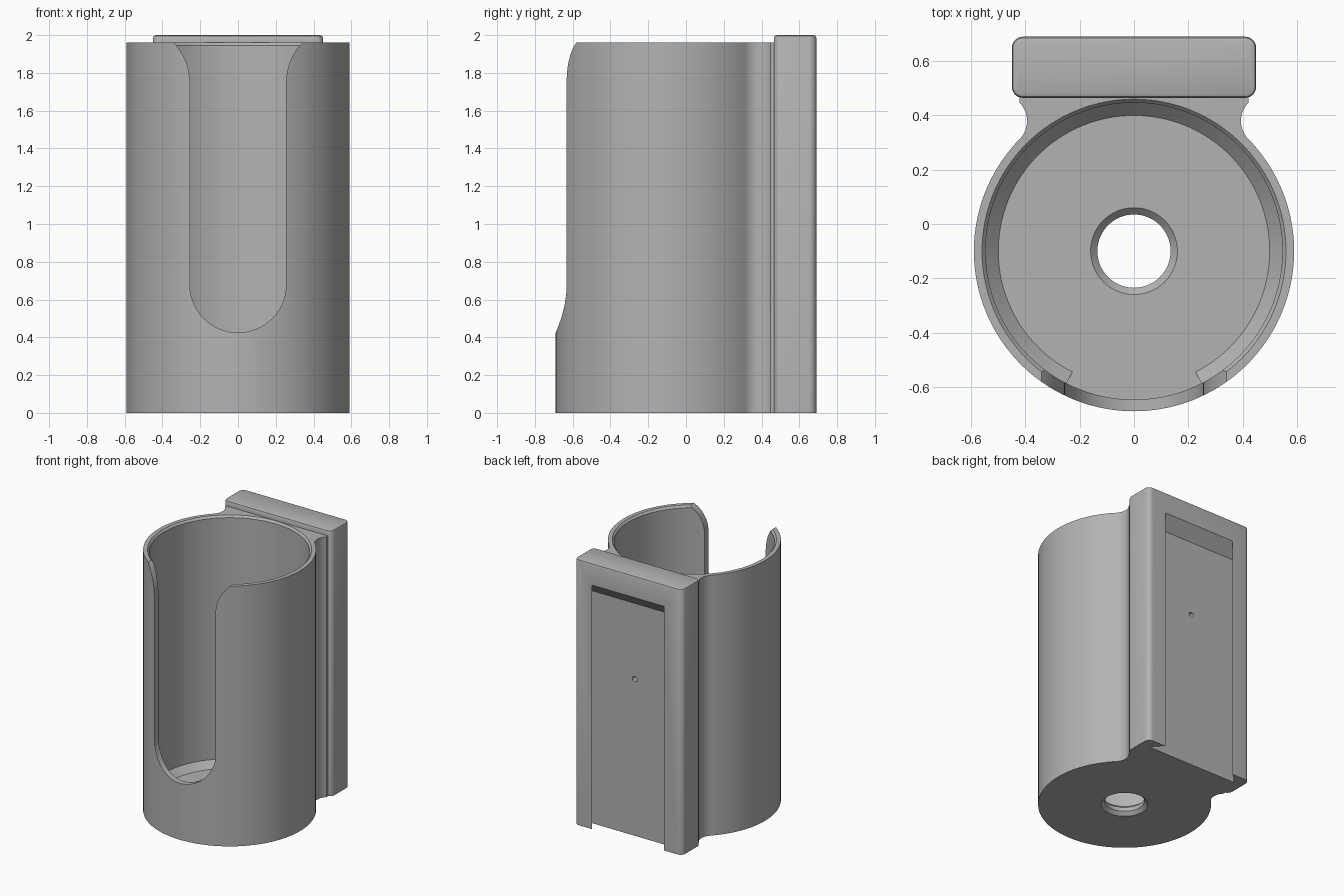
import bpy, bmesh, math
from math import sin, cos, pi, radians

if "Cube" in bpy.data.objects:
    bpy.data.objects.remove(bpy.data.objects["Cube"], do_unlink=True)

CY = -0.10            # cup axis
R_OUT, R_IN = 0.59, 0.547
RIM, FLOOR = 1.96, 0.08

grey = bpy.data.materials.new("plain grey")
grey.use_nodes = True
colour = (0.45, 0.45, 0.45, 1)
grey.diffuse_color = colour
grey.node_tree.nodes["Principled BSDF"].inputs["Base Color"].default_value = colour


def finish(name, bm):
    bmesh.ops.recalc_face_normals(bm, faces=bm.faces)
    mesh = bpy.data.meshes.new(name)
    bm.to_mesh(mesh)
    bm.free()
    mesh.materials.append(grey)
    obj = bpy.data.objects.new(name, mesh)
    bpy.context.collection.objects.link(obj)
    return obj


def prism(name, points, place, low, high):
    """Extrude a 2D outline between two levels; place maps (a, b, level) to xyz."""
    bm = bmesh.new()
    rings = [[bm.verts.new(place(a, b, lv)) for a, b in points] for lv in (low, high)]
    bm.faces.new(rings[0])
    bm.faces.new(rings[1])
    n = len(points)
    for i in range(n):
        j = (i + 1) % n
        bm.faces.new((rings[0][i], rings[0][j], rings[1][j], rings[1][i]))
    return finish(name, bm)


def lathe(name, profile, start=0.0, sweep=2 * pi, steps=128):
    """Spin a closed (radius, z) profile about the cup axis."""
    bm = bmesh.new()
    full = sweep > 2 * pi - 0.001
    verts = [bm.verts.new((r * cos(start), CY + r * sin(start), z)) for r, z in profile]
    edges = [bm.edges.new(p) for p in zip(verts, verts[1:])]
    if not full:
        edges.append(bm.edges.new((verts[-1], verts[0])))
        bm.faces.new(verts)
    out = bmesh.ops.spin(bm, geom=edges, cent=(0, CY, 0), axis=(0, 0, 1),
                         angle=sweep, steps=steps)
    if not full:
        last = [e for e in out["geom_last"] if isinstance(e, bmesh.types.BMEdge)]
        bmesh.ops.contextual_create(bm, geom=last)
    bmesh.ops.remove_doubles(bm, verts=bm.verts, dist=0.0001)
    return finish(name, bm)


def arc(cx, cy, r, a0, a1, n):
    return [(cx + r * cos(radians(a0 + (a1 - a0) * i / n)),
             cy + r * sin(radians(a0 + (a1 - a0) * i / n))) for i in range(n + 1)]


def boolean(target, tool, operation="DIFFERENCE"):
    tool.hide_render = True
    mod = target.modifiers.new(operation.title(), "BOOLEAN")
    mod.operation, mod.solver, mod.object = operation, "EXACT", tool
    bpy.context.view_layer.objects.active = target
    bpy.ops.object.modifier_apply(modifier=mod.name)
    bpy.data.objects.remove(tool, do_unlink=True)


def upright(a, b, lv):
    return (a, b, lv)


# Cup body with filleted neck towards the mounting plate
fillet = arc(0.49, 0.38, 0.096, 225.6, 135, 10)
neck = fillet + [(0.422, 0.55)]
outline = arc(0, CY, R_OUT, -224.4, 44.4, 110)
outline += neck[1:] + [(-x, y) for x, y in reversed(neck)][:-1]
holder = prism("cup_holder", outline, upright, 0, RIM)

# Hollow interior with a chamfered rim
boolean(holder, lathe("interior_cutter", [
    (0, FLOOR), (R_IN, FLOOR), (R_IN, RIM - 0.015), (0.56, RIM), (0.56, 2.1), (0, 2.1)]))

# Drain hole, chamfered above and below
boolean(holder, lathe("drain_cutter", [
    (0, -0.01), (0.17, -0.01), (0.135, 0.025), (0.135, FLOOR - 0.025),
    (0.17, FLOOR + 0.01), (0, FLOOR + 0.01)], steps=64))

# Front slot: round bottom, straight sides, flared mouth
flare = arc(0.555, 1.75, 0.30, 180, 130, 12)
side = arc(0, 0.68, 0.255, -90, 0, 20) + flare
slot = side + [(-x, z) for x, z in reversed(side)][:-1]
boolean(holder, prism("slot_cutter", slot, lambda a, b, lv: (a, lv, b), -1.0, -0.3))

# Mounting plate with rounded corners and softened top edge
plate_half, plate_front, plate_back, corner = 0.45, 0.465, 0.69, 0.04
plate_outline = []
for cx, cy, a in ((1, 1, 0), (-1, 1, 90), (-1, -1, 180), (1, -1, 270)):
    y = plate_back - corner if cy > 0 else plate_front + corner
    plate_outline += arc(cx * (plate_half - corner), y, corner, a, a + 90, 8)
plate = prism("mounting_plate", plate_outline, upright, 0, 2.0)
bm = bmesh.new()
bm.from_mesh(plate.data)
top = [e for e in bm.edges if all(v.co.z > 1.99 for v in e.verts)]
bmesh.ops.bevel(bm, geom=top, offset=0.015, segments=2, profile=0.5, affect="EDGES")
bm.to_mesh(plate.data)
bm.free()
boolean(holder, plate, "UNION")

# Dovetail channel in the back, open at the bottom, sloped at the top
channel = [(0.38, 0.61), (0.28, 0.71), (-0.28, 0.71), (-0.38, 0.61)]
boolean(holder, prism("channel_cutter", channel, lambda a, b, lv: (
    a, b, lv if lv < 0 else lv + 1.1 * (b - 0.61)), -0.1, 1.75))

# Small blind screw hole in the channel
screw = arc(0, 1.18, 0.02, 0, 345, 23)
boolean(holder, prism("screw_cutter", screw, lambda a, b, lv: (a, lv, b), 0.53, 0.65))

# Sloped ring around the floor, broken at the front
ramp = lathe("floor_ramp", [
    (0.50, FLOOR), (R_IN, FLOOR + 0.05), (R_IN + 0.01, FLOOR + 0.05),
    (R_IN + 0.01, FLOOR - 0.01), (0.50, FLOOR - 0.01)],
    start=radians(-63), sweep=radians(306), steps=108)

# Smooth curved walls, keep hard edges
for obj in (holder, ramp):
    bpy.ops.object.select_all(action="DESELECT")
    obj.select_set(True)
    bpy.context.view_layer.objects.active = obj
    bpy.ops.object.shade_smooth_by_angle(angle=radians(25))
